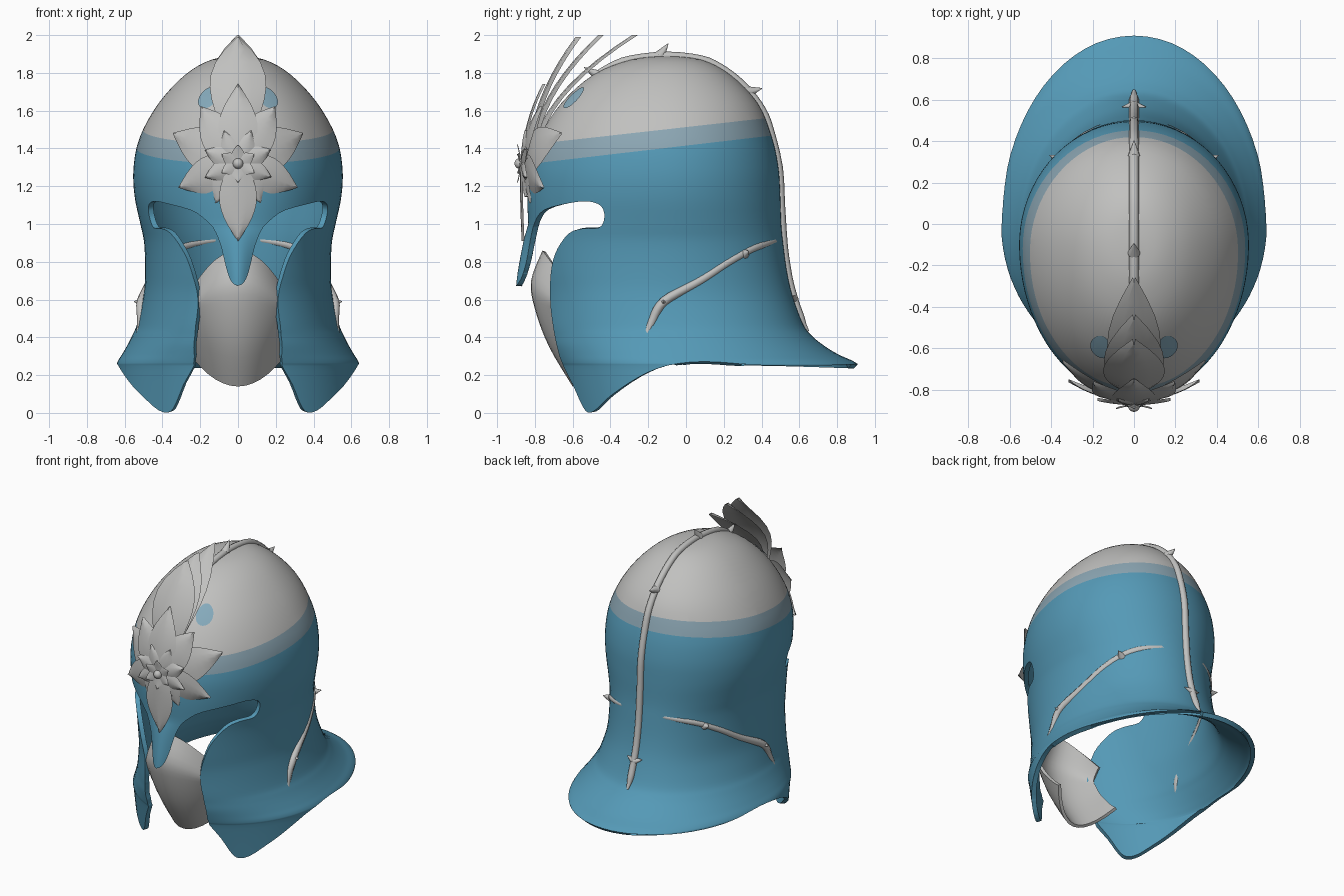
import bpy, bmesh, math
from mathutils import Vector

cube = bpy.data.objects.get("Cube")
if cube:
    bpy.data.objects.remove(cube, do_unlink=True)


def material(name, r, g, b):
    m = bpy.data.materials.new(name)
    m.use_nodes = True
    m.diffuse_color = (r, g, b, 1)
    m.node_tree.nodes["Principled BSDF"].inputs["Base Color"].default_value = (r, g, b, 1)
    return m


BLUE = material("steel blue", .09, .32, .47)
GREY = material("pale grey", .53, .53, .52)
BAND = material("grey blue", .26, .38, .45)
SPOT = material("light blue", .24, .41, .51)


def finish(name, bm, mats, angle=40):
    """Turn a bmesh into a smooth shaded object."""
    me = bpy.data.meshes.new(name)
    bm.to_mesh(me)
    bm.free()
    for m in mats:
        me.materials.append(m)
    ob = bpy.data.objects.new(name, me)
    bpy.context.collection.objects.link(ob)
    select(ob)
    bpy.ops.object.shade_smooth_by_angle(angle=math.radians(angle))
    return ob


def select(ob):
    bpy.ops.object.select_all(action='DESELECT')
    ob.select_set(True)
    bpy.context.view_layer.objects.active = ob


def thicken(ob, amount):
    mod = ob.modifiers.new("thickness", 'SOLIDIFY')
    mod.thickness, mod.offset = amount, -1
    select(ob)
    bpy.ops.object.modifier_apply(modifier=mod.name)
    bpy.ops.object.shade_smooth_by_angle(angle=math.radians(40))


def spline(rows, steps):
    """Catmull-Rom samples through rows of numbers."""
    out = []
    for i in range(len(rows) - 1):
        a, b, c, d = (rows[min(max(k, 0), len(rows) - 1)] for k in range(i - 1, i + 3))
        for k in range(steps):
            t = k / steps
            out.append([q + .5 * t * (r - p + t * (2*p - 5*q + 4*r - s + t * (3*(q - r) + s - p)))
                        for p, q, r, s in zip(a, b, c, d)])
    return out + [list(rows[-1])]


# Shell rings: height, half width, front y, back y
RINGS = spline([
    (1.89, 0, -.1, -.1), (1.87, .14, -.29, .08), (1.79, .28, -.49, .235),
    (1.64, .42, -.66, .38), (1.46, .52, -.775, .455), (1.3, .553, -.83, .49),
    (1.15, .548, -.84, .5), (1, .517, -.835, .505), (.9, .497, -.83, .515),
    (.75, .492, -.81, .535), (.62, .5, -.785, .565), (.47, .535, -.77, .62),
    (.41, .56, -.757, .665), (.36, .585, -.745, .725), (.31, .614, -.725, .805),
    (.265, .64, -.705, .9), (.22, .64, -.69, .91), (-.06, .64, -.62, .91)], 4)


def ring_point(ring, t):
    """Point on a ring; t = 0 is the front, pi the back."""
    z, w, front, back = ring
    mid = -.1 + .1 * min(max((.6 - z) / .34, 0), 1)
    x, c = w * math.sin(t), math.cos(t)
    y = mid + c * (front - mid) if c > 0 else mid - c * (back - mid)
    if c > 0:  # nose guard ridge
        y -= min(max((1 - z) * .32, 0), .11) * math.exp(-(x / .09) ** 2)
    return Vector((x, y, z))


def surf(deg, z):
    for a, b in zip(RINGS, RINGS[1:]):
        if a[0] >= z >= b[0]:
            f = (a[0] - z) / (a[0] - b[0])
            return ring_point([p + f * (q - p) for p, q in zip(a, b)], math.radians(deg))


# Helmet shell, closed below so that it can be cut as a solid
SEG = 96
bm = bmesh.new()
apex = bm.verts.new(ring_point(RINGS[0], 0))
angles = [2 * math.pi * i / SEG for i in range(SEG)]
# columns are packed closer at the front for the nose guard
angles = [a - .45 * math.sin(a) for a in angles]
loops = [[bm.verts.new(ring_point(r, a)) for a in angles] for r in RINGS[1:]]
for i in range(SEG):
    j = (i + 1) % SEG
    bm.faces.new((apex, loops[0][i], loops[0][j]))
    for a, b in zip(loops, loops[1:]):
        bm.faces.new((a[i], b[i], b[j], a[j]))
bm.faces.new(loops[-1])
bmesh.ops.recalc_face_normals(bm, faces=bm.faces)
edges_of_band = [(1.415, .117), (1.513, .112)]
for z, slope in edges_of_band:
    bmesh.ops.bisect_plane(bm, geom=bm.verts[:] + bm.edges[:] + bm.faces[:], dist=1e-5,
                           plane_co=(0, 0, z), plane_no=(0, -slope, 1))
for f in bm.faces:
    c = f.calc_center_median()
    f.material_index = sum(c.z > z + slope * c.y for z, slope in edges_of_band)
shell = finish("helmet_shell", bm, [BLUE, BAND, GREY])

# Side profile that cuts the face opening and the lower rim
lower = [(1.2, .262), (.9, .258), (.7, .25), (.4, .252), (.1, .272), (-.1, .25), (-.25, .19),
         (-.4, .09), (-.48, .015), (-.52, .003), (-.55, .04), (-.6, .15), (-.67, .3), (-.71, .5)]
eye = [(-.72, .65), (-.71, .78), (-.68, .87), (-.62, .95), (-.55, .975), (-.46, .98),
       (-.432, 1.035), (-.45, 1.095), (-.52, 1.12), (-.62, 1.11), (-.75, 1.075),
       (-.8, 1.01), (-.823, .92), (-.845, .8), (-.873, .71), (-.91, .66)]
outer = [(-1.3, .66), (-1.3, -.4), (1.2, -.4)]
bm = bmesh.new()
face = bm.faces.new([bm.verts.new((-1, y, z)) for y, z in spline(lower + eye, 3) + outer])
ext = bmesh.ops.extrude_face_region(bm, geom=[face])
bmesh.ops.translate(bm, vec=(2, 0, 0), verts=[v for v in ext["geom"] if isinstance(v, bmesh.types.BMVert)])
bmesh.ops.recalc_face_normals(bm, faces=bm.faces)
cutter = finish("opening_cutter", bm, [BLUE])
mod = shell.modifiers.new("opening", 'BOOLEAN')
mod.operation, mod.solver, mod.object = 'DIFFERENCE', 'EXACT', cutter
select(shell)
bpy.ops.object.modifier_apply(modifier=mod.name)
bpy.data.objects.remove(cutter, do_unlink=True)

# Drop the faces left by the cutter, then give the open skin its thickness
bm = bmesh.new()
bm.from_mesh(shell.data)
bm.normal_update()
bmesh.ops.delete(bm, geom=[f for f in bm.faces if abs(f.normal.x) < 1e-4], context='FACES')
bm.to_mesh(shell.data)
bm.free()
thicken(shell, .03)


# Chin plate
bm = bmesh.new()
profile = spline([(.14, -.6), (.35, -.725), (.55, -.8), (.7, -.82), (.86, -.76)], 4)
cols = []
for i in range(-6, 7):
    x = i / 6 * .24
    low, high = 2.6 * x * x, 3.4 * x * x
    col = []
    for k, (z, y) in enumerate(profile):
        f = k / (len(profile) - 1)
        col.append(bm.verts.new((x, y + 2.5 * x * x, z + low * (1 - f) - high * f)))
    cols.append(col)
for a, b in zip(cols, cols[1:]):
    for k in range(len(a) - 1):
        bm.faces.new((a[k], b[k], b[k + 1], a[k + 1]))
thicken(finish("chin_plate", bm, [GREY]), .02)


# Vine ribs
def tube(name, points, radius):
    cu = bpy.data.curves.new(name, 'CURVE')
    cu.dimensions, cu.bevel_depth, cu.bevel_resolution = '3D', radius, 2
    cu.use_fill_caps = True
    sp = cu.splines.new('POLY')
    sp.points.add(len(points) - 1)
    for i, (p, co) in enumerate(zip(sp.points, points)):
        p.co = (*co, 1)
        p.radius = min(1, .3 + .15 * min(i, len(points) - 1 - i))
    cu.materials.append(GREY)
    ob = bpy.data.objects.new(name, cu)
    bpy.context.collection.objects.link(ob)
    select(ob)
    bpy.ops.object.convert(target='MESH')
    bpy.ops.object.shade_smooth_by_angle(angle=math.radians(50))


def thorn(name, base, direction, length, radius):
    bm = bmesh.new()
    d = Vector(direction).normalized()
    rot = d.to_track_quat('Z', 'Y').to_matrix().to_4x4()
    rot.translation = Vector(base) + d * length / 2
    bmesh.ops.create_cone(bm, cap_ends=True, segments=10, radius1=radius, radius2=.002,
                          depth=length, matrix=rot)
    finish(name, bm, [GREY])


front_heights = [1.79, 1.83, 1.87]
back_heights = [1.87, 1.83, 1.77, 1.7, 1.6, 1.5, 1.3, 1.1, .9, .8, .7, .6, .53, .47, .43]
crest = [surf(0, z) for z in front_heights] + [Vector((0, -.1, 1.89))] + [surf(180, z) for z in back_heights]
tube("crest_vine", [Vector(p) for p in spline([tuple(p) for p in crest], 3)], .023)
thorn("crest_thorn_front", (0, -.47, 1.79), (0, -.8, .45), .08, .026)
thorn("crest_thorn_top", (0, -.14, 1.89), (0, .7, 1), .08, .03)
thorn("crest_thorn_back", (0, .33, 1.7), (0, 1, .25), .075, .03)

for side, label in ((1, "left"), (-1, "right")):
    flip = Vector((side, 1, 1))
    inset = Vector((side * .97, .97, 1))
    path = spline([(74, .37), (80, .48), (88, .59), (106, .7), (124, .81), (144, .885), (180, .93)], 5)
    swell = [Vector((side * .022 * math.exp(-((z - .58) / .07) ** 2), 0, 0)) for t, z in path]
    tube("side_vine_" + label, [surf(t, z) * inset + s for (t, z), s in zip(path, swell)], .024)
    thorn("side_thorn_" + label, surf(88, .585) * flip, (side, 0, .1), .045, .022)
    thorn("rear_thorn_" + label, surf(132, .84) * inset, (side, .5, .3), .06, .03)
    thorn("tail_thorn_" + label, surf(180, .6), (side, -.1, .35), .06, .025)

    # Round spot on the brow
    bm = bmesh.new()
    centre = Vector((0, -.1, 1.3))
    turn = [2 * math.pi * i / 24 for i in range(24)]
    rings = []
    for k in (.5, 1):
        pts = [surf(23.5 + 7.2 * k * math.cos(a), 1.665 + .055 * k * math.sin(a)) for a in turn]
        rings.append([bm.verts.new((centre + (p - centre) * 1.01) * flip) for p in pts])
    bm.faces.new(rings[0])
    for i in range(24):
        bm.faces.new((rings[0][i - 1], rings[1][i - 1], rings[1][i], rings[0][i]))
    bmesh.ops.recalc_face_normals(bm, faces=bm.faces)
    finish("brow_spot_" + label, bm, [SPOT])


# Flower and plume petals
def petals(name, specs, z0=1.32, root=.12, skew=1, cup=.015):
    """Each spec: angle from up, length, half width, start y, bend in y."""
    bm = bmesh.new()
    for deg, length, width, y0, bend in specs:
        a, rows = math.radians(deg), []
        for i in range(11):
            s = i / 10
            half = width * math.sin(math.pi * (root + (.995 - root) * s) ** skew)
            row = []
            for j in (-1, -.5, 0, .5, 1):
                x, r = j * half, length * s
                row.append(bm.verts.new((x * math.cos(a) + r * math.sin(a),
                                         y0 + bend * s * s + cup * j * j,
                                         z0 + r * math.cos(a) - x * math.sin(a))))
            rows.append(row)
        for p, q in zip(rows, rows[1:]):
            for j in range(4):
                bm.faces.new((p[j], p[j + 1], q[j + 1], q[j]))
    finish(name, bm, [GREY])


petals("plume_petals", [(0, .67, .13, -.815, .53), (0, .67, .145, -.825, .36),
                        (0, .66, .15, -.835, .25)], z0=1.33, root=.3, skew=2.2, cup=.03)
outer_petals = [(0, .42, .105, -.87, .11), (180, .41, .1, -.88, .01)]
for s in (1, -1):
    outer_petals += [(s * 33, .36, .105, -.865, .09), (s * 65, .38, .12, -.85, .18),
                     (s * 112, .34, .1, -.855, .09), (s * 150, .24, .08, -.86, .03)]
petals("outer_petals", outer_petals)
petals("middle_petals", [(k * 45 + 22, .19, .055, -.875, .02) for k in range(8)])
petals("inner_petals", [(k * 60, .1, .035, -.88, -.015) for k in range(6)], cup=.005)
bm = bmesh.new()
bmesh.ops.create_uvsphere(bm, u_segments=16, v_segments=10, radius=.028)
bmesh.ops.translate(bm, vec=(0, -.88, 1.32), verts=bm.verts)
finish("flower_heart", bm, [GREY])
